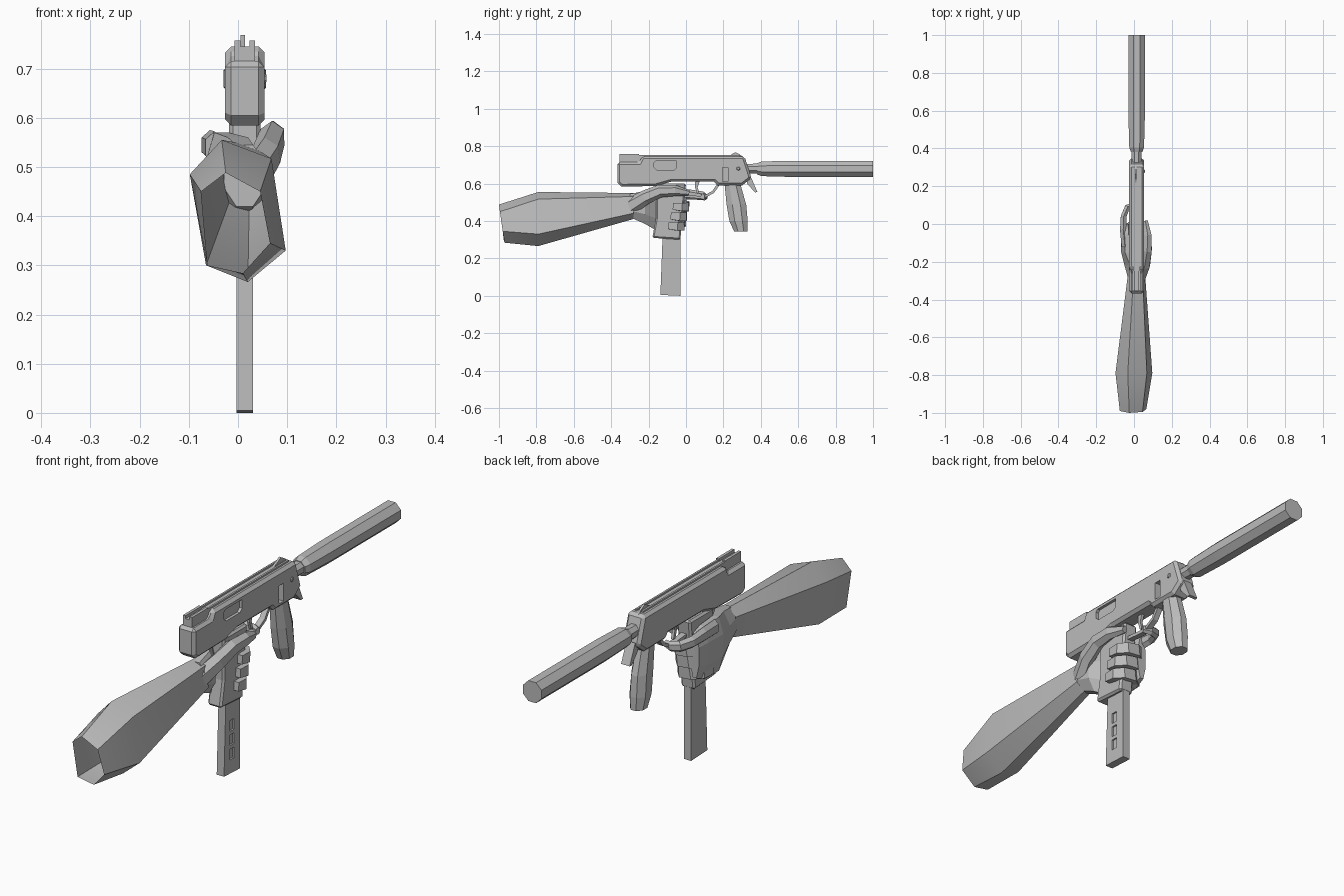
import bpy, bmesh
from math import cos, sin, pi
from mathutils import Vector

cube = bpy.data.objects.get("Cube")
if cube:
    bpy.data.objects.remove(cube, do_unlink=True)

grey = bpy.data.materials.new("plain_grey")
grey.use_nodes = True
colour = (0.5, 0.5, 0.5, 1)
grey.diffuse_color = colour
grey.node_tree.nodes["Principled BSDF"].inputs["Base Color"].default_value = colour

CX = 0.014  # centre plane of the weapon


def finish(name, bm):
    bmesh.ops.recalc_face_normals(bm, faces=bm.faces)
    mesh = bpy.data.meshes.new(name)
    bm.to_mesh(mesh)
    bm.free()
    mesh.materials.append(grey)
    obj = bpy.data.objects.new(name, mesh)
    bpy.context.collection.objects.link(obj)
    return obj


def loft(name, rings, cap_start=True, cap_end=True):
    """Skin a row of rings that have equal point counts."""
    bm = bmesh.new()
    loops = [[bm.verts.new(p) for p in ring] for ring in rings]
    n = len(loops[0])
    for a, b in zip(loops, loops[1:]):
        for i in range(n):
            j = (i + 1) % n
            bm.faces.new((a[i], a[j], b[j], b[i]))
    if cap_start:
        bm.faces.new(loops[0])
    if cap_end:
        bm.faces.new(loops[-1])
    return finish(name, bm)


def slab(name, profile, x0, x1):
    """Extrude a (y, z) profile across x."""
    return loft(name, [[(x, y, z) for y, z in profile] for x in (x0, x1)])


def block(name, x0, x1, y0, y1, z0, z1):
    return slab(name, [(y0, z0), (y1, z0), (y1, z1), (y0, z1)], x0, x1)


def unit_ring(n):
    """Flat-sided polygon touching the unit square."""
    k = 1 / cos(pi / n)
    return [(k * cos((i + 0.5) * 2 * pi / n), k * sin((i + 0.5) * 2 * pi / n)) for i in range(n)]


def ring_y(y, x0, x1, z0, z1, n=8):
    return [((x0 + x1) / 2 + (x1 - x0) / 2 * u, y, (z0 + z1) / 2 + (z1 - z0) / 2 * v)
            for u, v in unit_ring(n)]


def ring_z(z, y0, y1, half, n=8):
    return [(CX + half * u, (y0 + y1) / 2 + (y1 - y0) / 2 * v, z) for u, v in unit_ring(n)]


def sweep(name, path, widths, heights, n=6):
    """Sweep a polygon section along a mostly level path."""
    pts = [Vector(p) for p in path]
    rings = []
    for i, p in enumerate(pts):
        d = pts[min(i + 1, len(pts) - 1)] - pts[max(i - 1, 0)]
        side = d.cross(Vector((0, 0, 1))).normalized()
        up = side.cross(d).normalized()
        rings.append([p + side * u * widths[i] + up * v * heights[i] for u, v in unit_ring(n)])
    return loft(name, rings)


def bake(obj):
    bpy.context.view_layer.update()
    deps = bpy.context.evaluated_depsgraph_get()
    mesh = bpy.data.meshes.new_from_object(obj.evaluated_get(deps))
    obj.modifiers.clear()
    obj.data = mesh


def chamfer(obj, width):
    mod = obj.modifiers.new("chamfer", "BEVEL")
    mod.width = width
    mod.segments = 1
    mod.limit_method = "ANGLE"
    mod.angle_limit = 1.1
    bake(obj)


def cut(obj, cutter):
    cutter.hide_render = True
    mod = obj.modifiers.new("cut", "BOOLEAN")
    mod.operation = "DIFFERENCE"
    mod.solver = "EXACT"
    mod.object = cutter
    bake(obj)
    bpy.data.objects.remove(cutter, do_unlink=True)


# Receiver with chamfered rims, side port and front slot
receiver = slab("receiver", [
    (-0.367, 0.605), (-0.345, 0.584), (-0.16, 0.587), (-0.08, 0.61), (0.15, 0.61),
    (0.17, 0.59), (0.3, 0.59), (0.35, 0.63), (0.313, 0.745), (-0.235, 0.745),
    (-0.25, 0.715), (-0.367, 0.715)], CX - 0.04, CX + 0.04)
chamfer(receiver, 0.012)
port = slab("port_cutter", [
    (-0.17, 0.685), (-0.155, 0.672), (-0.065, 0.672), (-0.05, 0.685),
    (-0.05, 0.722), (-0.16, 0.722), (-0.17, 0.712)], 0.042, 0.1)
cut(receiver, port)
cut(receiver, block("slot_cutter", 0.03, 0.1, 0.195, 0.225, 0.61, 0.685))

# Top rail and sights
for side in (-1, 1):
    x = CX + side * 0.015
    block("top_rail", x - 0.004, x + 0.004, -0.25, 0.29, 0.74, 0.752)
    block("rear_sight_ear", x - 0.006, x + 0.006, -0.355, -0.25, 0.71, 0.757)
block("rear_sight_base", -0.005, 0.033, -0.355, -0.21, 0.71, 0.745)
slab("front_sight", [(0.21, 0.74), (0.31, 0.74), (0.285, 0.757), (0.265, 0.768), (0.245, 0.757)],
     0.005, 0.014)
loft("side_knob", [[(x, 0.28 + r * u, 0.68 + r * v) for u, v in unit_ring(6)]
                   for x, r in ((0.05, 0.012), (0.058, 0.006))])

# Barrel collar and long suppressor
loft("barrel", [ring_y(y, CX - r, CX + r, 0.68 - r, 0.68 + r)
                for y, r in ((0.29, 0.025), (0.41, 0.027))])
loft("suppressor", [ring_y(y, CX - r, CX + r, 0.679 - r, 0.679 + r)
                    for y, r in ((0.38, 0.03), (0.405, 0.039), (0.55, 0.043), (1.0, 0.043))])

# Foregrip and hand stop
loft("foregrip", [ring_z(0.6, 0.206, 0.29, 0.03), ring_z(0.487, 0.217, 0.322, 0.035),
                  ring_z(0.4, 0.232, 0.33, 0.037), ring_z(0.345, 0.257, 0.33, 0.03)])
slab("hand_stop", [(0.32, 0.62), (0.33, 0.595), (0.37, 0.553), (0.382, 0.555), (0.345, 0.64)],
     CX - 0.02, CX + 0.02)

# Pistol grip, magazine, trigger and guard
grip = slab("pistol_grip", [(-0.18, 0.31), (-0.03, 0.3), (-0.025, 0.36), (0.0, 0.6),
                            (-0.16, 0.6), (-0.16, 0.42)], CX - 0.032, CX + 0.032)
chamfer(grip, 0.008)
magazine = slab("magazine", [(-0.137, 0.005), (-0.03, 0.0), (-0.03, 0.32), (-0.125, 0.32)],
                -0.003, 0.031)
for i in range(3):
    z = 0.06 + i * 0.06
    cut(magazine, block("window_cutter", 0.024, 0.06, -0.098, -0.07, z, z + 0.045))
slab("trigger", [(0.05, 0.62), (0.075, 0.62), (0.062, 0.58), (0.072, 0.545), (0.06, 0.545), (0.048, 0.58)],
     CX - 0.006, CX + 0.006)
sweep("trigger_guard", [(CX, -0.02, 0.535), (CX, 0.09, 0.525), (CX, 0.145, 0.555), (CX, 0.18, 0.605)],
      [0.012] * 4, [0.007] * 4, 4)

# Hollow six-sided forearm
elbow = [(-0.098, 0.485), (-0.033, 0.555), (0.068, 0.517), (0.097, 0.33), (0.02, 0.266), (-0.065, 0.3)]
cuff = [(-0.075, 0.45), (-0.025, 0.488), (0.045, 0.45), (0.065, 0.345), (0.01, 0.284), (-0.062, 0.3)]
cuff_y = (-0.99, -1.0, -0.995, -0.98, -0.97, -0.975)
forearm = loft("forearm", [
    [(x, y, z) for (x, z), y in zip(cuff, cuff_y)],
    [(x, -0.79, z) for x, z in elbow],
    [(0.013 + x * 0.48, -0.28, 0.48 + (z - 0.41) * 0.48) for x, z in elbow]], False, False)

# Palm on the weapon's -x side
loft("palm", [ring_y(-0.3, -0.028, 0.055, 0.42, 0.545), ring_y(-0.22, -0.05, 0.05, 0.385, 0.56),
              ring_y(-0.15, -0.068, 0.0, 0.345, 0.57), ring_y(-0.05, -0.068, -0.012, 0.35, 0.57),
              ring_y(0.0, -0.06, -0.02, 0.37, 0.555)])

# Three fingers wrapped round the front of the grip
for i, label in enumerate(("middle", "ring", "little")):
    z = 0.475 - i * 0.052
    y = -i * 0.012
    sweep(label + "_finger", [
        (-0.045, y - 0.07, z + 0.012), (-0.043, y - 0.02, z + 0.012), (-0.01, y + 0.004, z + 0.006),
        (0.035, y + 0.002, z), (0.058, y - 0.025, z), (0.058, y - 0.07, z + 0.004)],
        [0.018, 0.018, 0.014, 0.014, 0.014, 0.011], [0.025, 0.025, 0.024, 0.023, 0.022, 0.018], 4)

# Index finger reaching to the trigger
sweep("index_finger", [(-0.048, -0.12, 0.54), (-0.057, -0.03, 0.545), (-0.055, 0.04, 0.54),
                       (-0.035, 0.09, 0.535), (0.0, 0.1, 0.53), (0.03, 0.09, 0.53)],
      [0.018, 0.017, 0.015, 0.014, 0.014, 0.01], [0.028, 0.026, 0.022, 0.02, 0.018, 0.014])

# Thumb along the +x side
sweep("thumb", [(0.03, -0.3, 0.475), (0.058, -0.22, 0.525), (0.07, -0.14, 0.56),
                (0.073, -0.06, 0.563), (0.06, 0.015, 0.55)],
      [0.025, 0.026, 0.024, 0.02, 0.013], [0.04, 0.034, 0.03, 0.026, 0.014])

# Soften the shallow forearm edges only
for o in bpy.context.selected_objects:
    o.select_set(False)
forearm.select_set(True)
bpy.context.view_layer.objects.active = forearm
bpy.ops.object.shade_smooth_by_angle()
